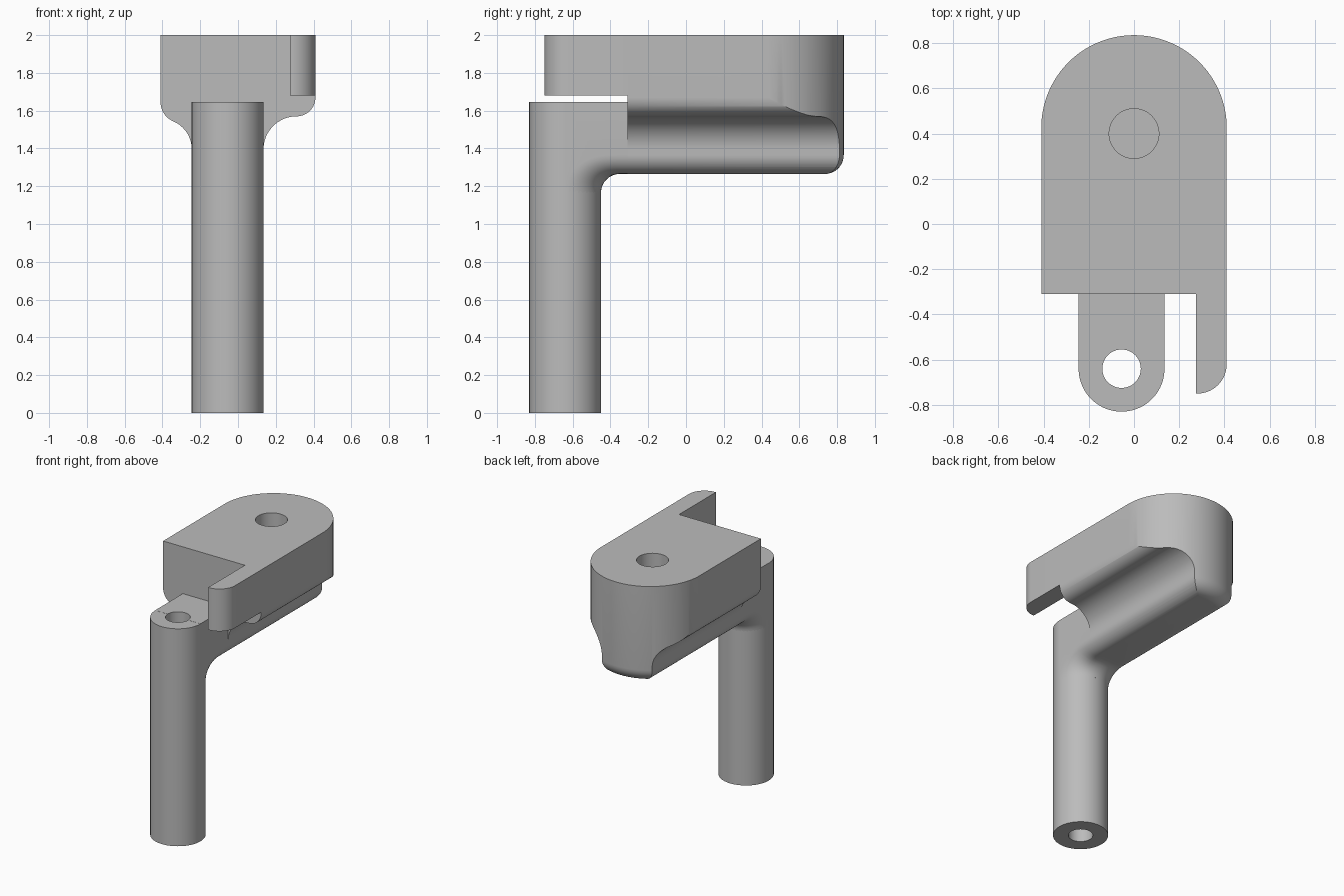
import bpy
import bmesh
from math import sin, cos, radians, degrees, sqrt, atan2

if "Cube" in bpy.data.objects:
    bpy.data.objects.remove(bpy.data.objects["Cube"], do_unlink=True)

grey = bpy.data.materials.new("plain grey")
grey.use_nodes = True
grey.diffuse_color = (0.5, 0.5, 0.5, 1)
grey.node_tree.nodes["Principled BSDF"].inputs["Base Color"].default_value = (0.5, 0.5, 0.5, 1)


def arc(cx, cy, r, start, end, n=16):
    """Points along an arc, angles in degrees."""
    angles = [radians(start + (end - start) * i / n) for i in range(n + 1)]
    return [(cx + r * cos(a), cy + r * sin(a)) for a in angles]


def loft(name, rings):
    """Closed solid through rings with equal point counts."""
    bm = bmesh.new()
    loops = [[bm.verts.new(p) for p in ring] for ring in rings]
    for a, b in zip(loops, loops[1:]):
        for i in range(len(a)):
            j = (i + 1) % len(a)
            bm.faces.new((a[i], a[j], b[j], b[i]))
    bm.faces.new(loops[0][::-1])
    bm.faces.new(loops[-1])
    bmesh.ops.recalc_face_normals(bm, faces=bm.faces)
    mesh = bpy.data.meshes.new(name)
    bm.to_mesh(mesh)
    bm.free()
    mesh.materials.append(grey)
    ob = bpy.data.objects.new(name, mesh)
    bpy.context.collection.objects.link(ob)
    return ob


def prism(name, outline, z0, z1):
    return loft(name, [[(x, y, z) for x, y in outline] for z in (z0, z1)])


def activate(ob):
    bpy.ops.object.select_all(action="DESELECT")
    ob.select_set(True)
    bpy.context.view_layer.objects.active = ob


def boolean(ob, other, operation):
    mod = ob.modifiers.new("cut", "BOOLEAN")
    mod.object, mod.operation, mod.solver = other, operation, "EXACT"
    activate(ob)
    bpy.ops.object.modifier_apply(modifier=mod.name)


HALF, BACK, TOP = 0.41, 0.425, 2.0
PX, PY, PR, PTOP = -0.055, -0.64, 0.19, 1.645   # post centre, radius, top
FACE, BASE, FIL = -0.31, 1.265, 0.1             # body front, underside, fillet
left, right = PX + PR, PX - PR

# Body: flared cross-section run front to back, trimmed to a round-ended plan
section = [(-HALF, TOP), (HALF, TOP)]
section += arc(0.31, 1.67, 0.1, 0, -90) + arc(0.31, 1.395, 0.175, 90, 180)[1:]
section += arc(left - FIL, BASE + FIL, FIL, 0, -90)
section += arc(right + FIL, BASE + FIL, FIL, -90, -180)
section += arc(right - 0.16, 1.396, 0.16, 0, 67.1) + arc(-0.3, 1.645, 0.11, 247.1, 180)[1:]
body = loft("body", [[(x, y, z) for x, z in section] for y in (FACE, 1.0)])

rings = []
levels = [(FIL * (1 - cos(radians(a))), BASE + FIL * (1 - sin(radians(a)))) for a in range(0, 91, 10)]
levels = [(0, TOP + 0.1)] + levels
levels[-1] = (FIL, BASE - 0.001)
for inset, z in levels:
    plan = [(0.5, -0.6), (0.5, BACK)] + arc(0, BACK, HALF + 0.0002 - inset, 0, 180, 64)
    plan += [(-0.5, BACK), (-0.5, -0.6)]
    rings.append([(x, y, z) for x, y in plan])
plan_trim = loft("plan_trim", rings)
boolean(body, plan_trim, "INTERSECT")

body_hole = prism("body_hole", arc(0, 0.4, 0.11, 0, 354, 59), TOP - 0.4, TOP + 0.1)
boolean(body, body_hole, "DIFFERENCE")

# Arm reaching forward on the left with a rounded outer corner
arm_plan = [(HALF, FACE)] + arc(0.28, -0.62, 0.13, 0, -90) + [(0.275, -0.75), (0.275, FACE)]
arm = prism("arm", arm_plan, 1.68, TOP)

# Post
post = prism("post", arc(PX, PY, PR, 0, 355, 71), 0, PTOP)

# Neck: sweep round the inside bend from the post's back to the body underside
cy, cz = -0.35, BASE - FIL
corner = degrees(atan2(PTOP - cz, cy - PY))
steps = 24
rings = []
for angle in sorted([90 * i / 16 for i in range(17)] + [corner]):
    a = radians(angle)
    blend = sin(a) ** 2
    reach = (cy - PY) / cos(a) if angle <= corner else (PTOP - cz) / sin(a)
    ring = [(PX - PR, reach + 0.001)]
    for i in range(steps + 1):
        x = -PR * cos(radians(180 * i / steps))
        round_depth = PR - sqrt(max(PR * PR - x * x, 0))
        over = max(abs(x) - (PR - FIL), 0)
        beam_depth = FIL - sqrt(max(FIL * FIL - over * over, 0))
        ring.append((PX + x, FIL + round_depth * (1 - blend) + beam_depth * blend))
    ring.append((PX + PR, reach + 0.001))
    rings.append([(x, cy - d * cos(a), cz + d * sin(a)) for x, d in ring])
rings.append([(x, FACE, z) for x, y, z in rings[-1]])
neck = loft("neck", rings)

# Bore through the post and neck
post_bore = prism("post_bore", arc(PX, PY, 0.085, 0, 354, 59), -0.1, TOP)
for part in (post, neck):
    boolean(part, post_bore, "DIFFERENCE")

for helper in (plan_trim, body_hole, post_bore):
    bpy.data.objects.remove(helper, do_unlink=True)

for part in (body, arm, post, neck):
    activate(part)
    bpy.ops.object.shade_smooth_by_angle(angle=radians(30))
